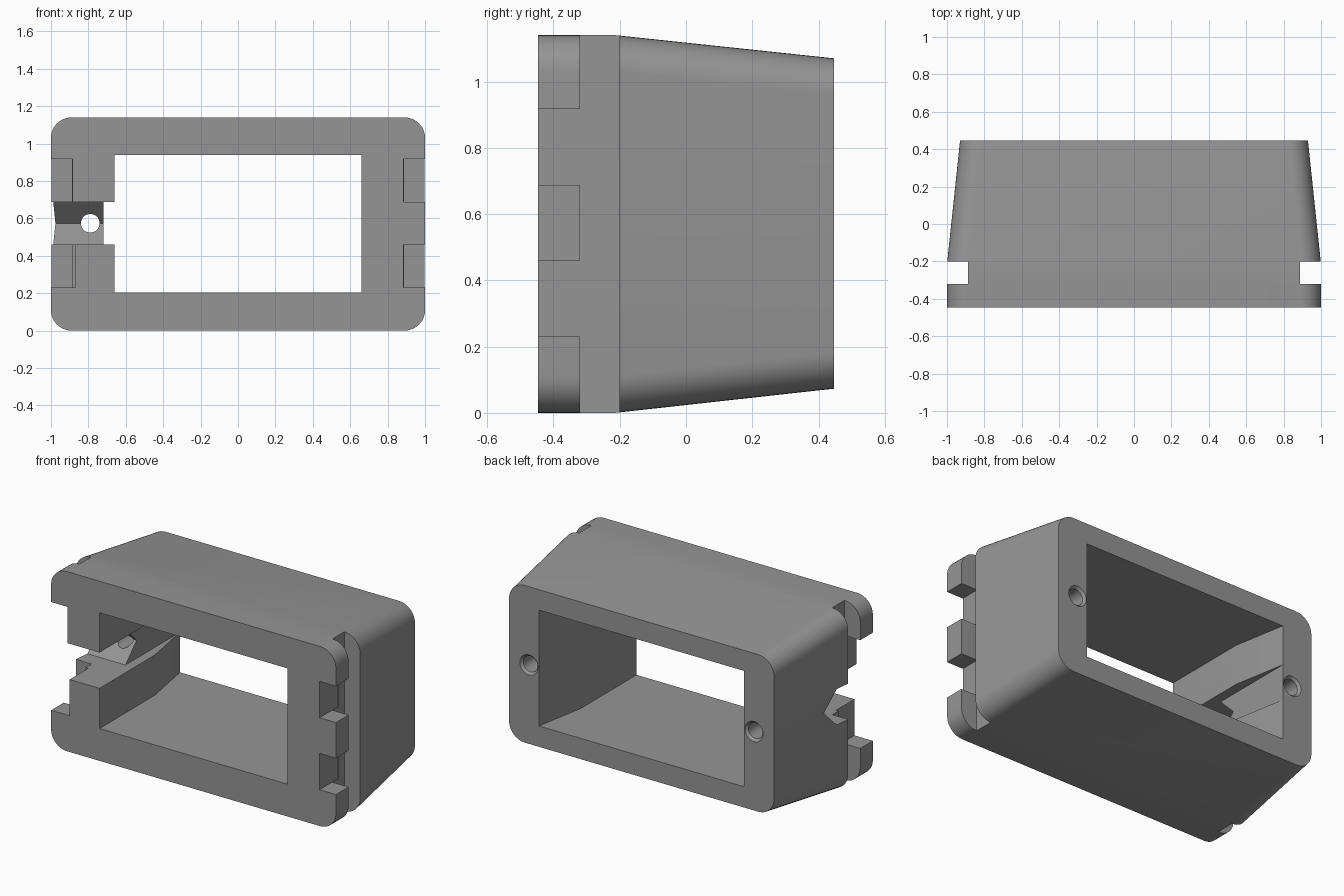
import bpy, bmesh, math

if "Cube" in bpy.data.objects:
    bpy.data.objects.remove(bpy.data.objects["Cube"])

grey = bpy.data.materials.new("grey plastic")
grey.diffuse_color = (0.30, 0.30, 0.30, 1)
grey.use_nodes = True
grey.node_tree.nodes["Principled BSDF"].inputs["Base Color"].default_value = grey.diffuse_color

ZC = 0.57  # mid height of the housing


def loft(name, rings):
    """Closed solid through matching rings of points."""
    bm = bmesh.new()
    loops = [[bm.verts.new(p) for p in ring] for ring in rings]
    n = len(loops[0])
    for a, b in zip(loops, loops[1:]):
        for i in range(n):
            j = (i + 1) % n
            bm.faces.new((a[i], a[j], b[j], b[i]))
    bm.faces.new(loops[0])
    bm.faces.new(loops[-1])
    bmesh.ops.recalc_face_normals(bm, faces=bm.faces)
    me = bpy.data.meshes.new(name)
    bm.to_mesh(me)
    bm.free()
    ob = bpy.data.objects.new(name, me)
    bpy.context.collection.objects.link(ob)
    return ob


def rounded(y, hx, z0, z1, r=0.11, seg=10):
    pts = []
    corners = [(hx - r, z1 - r), (-hx + r, z1 - r), (-hx + r, z0 + r), (hx - r, z0 + r)]
    for k, (cx, cz) in enumerate(corners):
        for s in range(seg + 1):
            a = math.pi / 2 * (k + s / seg)
            pts.append((cx + r * math.cos(a), y, cz + r * math.sin(a)))
    return pts


def rect(y, x0, x1, z0, z1):
    return [(x0, y, z0), (x1, y, z0), (x1, y, z1), (x0, y, z1)]


def circle(x, y, z, r, n=32):
    return [(x + r * math.cos(2 * math.pi * i / n), y, z + r * math.sin(2 * math.pi * i / n))
            for i in range(n)]


def box(x0, x1, y0, y1, z0, z1):
    return loft("cutter", [rect(y0, x0, x1, z0, z1), rect(y1, x0, x1, z0, z1)])


# Outer shell: straight front rim, tapered body
housing = loft("housing", [rounded(-0.446, 1, 0, 1.14), rounded(-0.215, 1, 0, 1.14),
                           rounded(0.446, 0.93, 0.073, 1.07)])
housing.data.materials.append(grey)

cutters = []
# Central opening, flaring sideways toward the back
cutters.append(loft("cutter", [rect(y, -w, w, 0.205, 0.94) for y, w in
                               ((-0.6, 0.66), (0.11, 0.66), (0.446, 0.72), (0.502, 0.73))]))
# Side slots and clip notches in the front rim
for s in (-1, 1):
    x0, x1 = sorted((s * 0.888, s * 1.2))
    cutters.append(box(x0, x1, -0.32, -0.2, -0.1, 1.3))
    for z0, z1 in ((0.23, 0.46), (0.687, 0.917)):
        xi = 0.87 if s < 0 and z0 < 0.4 else 0.885
        x0, x1 = sorted((s * xi, s * 1.2))
        cutters.append(box(x0, x1, -0.6, -0.26, z0, z1))
# Cable entry: channel with a pointed end, through the left wall
profile = [(-0.6, 0.46), (-0.1, 0.46), (0.012, 0.574), (-0.1, 0.687), (-0.6, 0.687)]
bar = loft("cutter", [[(x, y, z) for y, z in profile] for x in (-1.2, -0.6)])
cutters.append(bar)
# Recess running back along the inner left wall
cutters.append(box(-0.72, -0.5, -0.55, 0.6, 0.46, 0.687))
# Screw holes with chamfered mouths
for x, depth in ((-0.79, -0.08), (0.79, 0.0)):
    cutters.append(loft("cutter", [circle(x, depth, 0.574, 0.05), circle(x, 0.431, 0.574, 0.05),
                                   circle(x, 0.446, 0.574, 0.064), circle(x, 0.466, 0.574, 0.064)]))

bpy.context.view_layer.objects.active = housing
for c in cutters:
    m = housing.modifiers.new("cut", 'BOOLEAN')
    m.operation = 'DIFFERENCE'
    m.solver = 'EXACT'
    m.object = c
    bpy.ops.object.modifier_apply(modifier=m.name)
    bpy.data.objects.remove(c, do_unlink=True)

housing.select_set(True)
bpy.ops.object.shade_smooth_by_angle(angle=math.radians(30))
